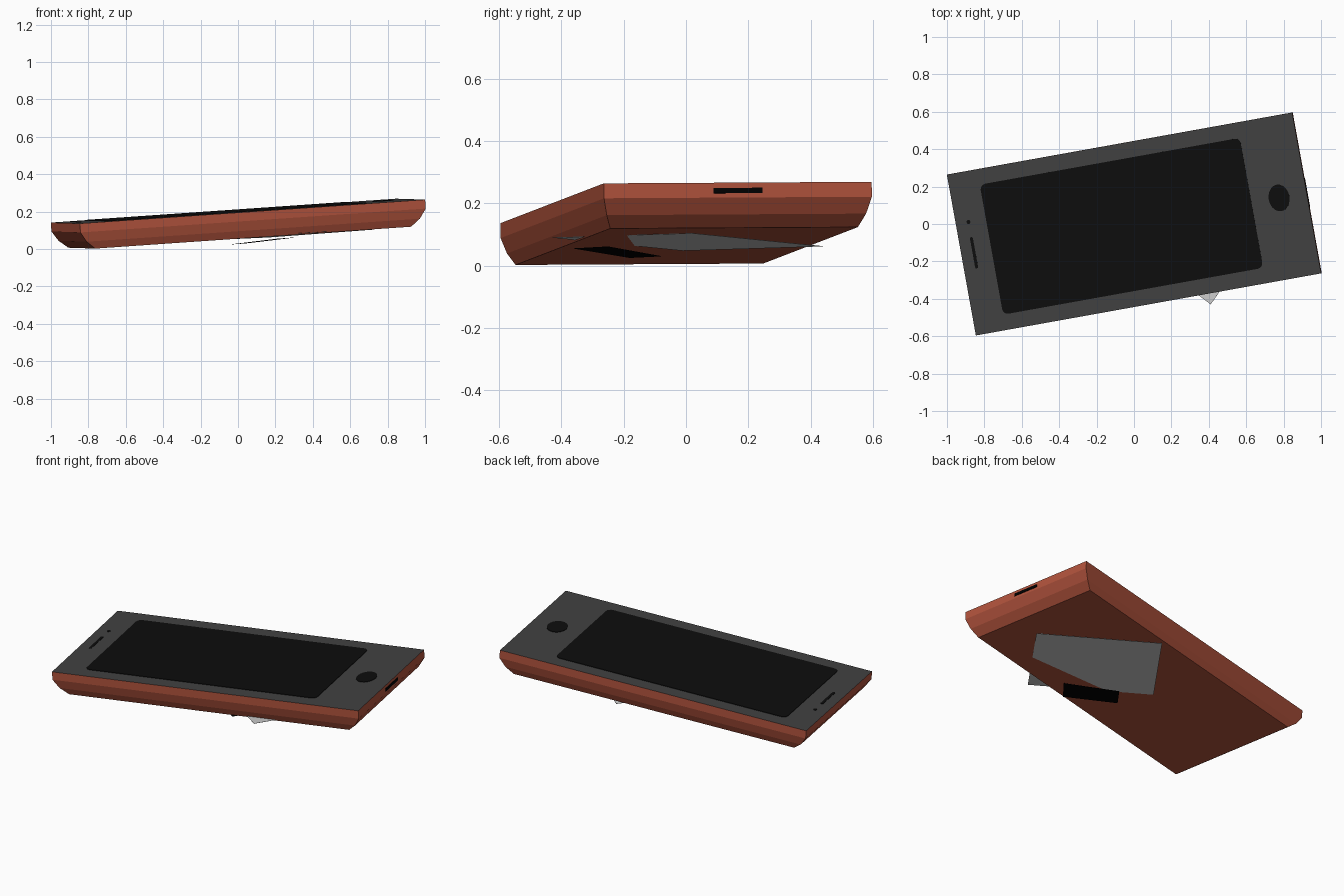
import bpy, bmesh, math
from mathutils import Vector, Matrix

if "Cube" in bpy.data.objects:
    bpy.data.objects.remove(bpy.data.objects["Cube"])


def material(name, rgb):
    m = bpy.data.materials.new(name)
    m.diffuse_color = (*rgb, 1)
    m.use_nodes = True
    m.node_tree.nodes["Principled BSDF"].inputs["Base Color"].default_value = m.diffuse_color
    return m


ORANGE = material("burnt_orange", (0.43, 0.085, 0.045))
PANEL = material("dark_grey", (0.053, 0.053, 0.053))
GLASS = material("near_black", (0.004, 0.004, 0.004))
BLACK = material("black", (0.0, 0.0, 0.0))
CARD = material("light_grey", (0.6, 0.6, 0.6))

# Tilted frame of the device: local x runs along its length, local z out of its face
u = Vector((1.835, 0.33, 0.127)).normalized()
v = Vector((-0.155, 0.86, 0.005))
v = (v - u * v.dot(u)).normalized()
n = u.cross(v)
FRAME = Matrix.Translation((0, 0, 0.203)) @ Matrix((u, v, n)).transposed().to_4x4()
HALF_L, HALF_W = 0.94, 0.437


def finish(name, bm, mats, matrix=FRAME):
    me = bpy.data.meshes.new(name)
    bm.to_mesh(me)
    bm.free()
    for m in mats:
        me.materials.append(m)
    ob = bpy.data.objects.new(name, me)
    ob.matrix_world = matrix
    bpy.context.collection.objects.link(ob)
    return ob


def plate(name, outline, mat, thick=0.003, matrix=FRAME):
    """Thin extruded plate from a closed outline of 3D points."""
    bm = bmesh.new()
    f = bm.faces.new([bm.verts.new(p) for p in outline])
    f.normal_update()
    shift = f.normal * thick
    ext = bmesh.ops.extrude_face_region(bm, geom=[f])["geom"]
    bmesh.ops.translate(bm, vec=shift, verts=[e for e in ext if isinstance(e, bmesh.types.BMVert)])
    bmesh.ops.recalc_face_normals(bm, faces=bm.faces)
    return finish(name, bm, [mat], matrix)


def rounded(cx, cy, hx, hy, r, steps=5):
    """Rounded rectangle outline on the face plane."""
    pts = []
    for q, (sx, sy) in enumerate(((1, 1), (-1, 1), (-1, -1), (1, -1))):
        for i in range(steps):
            a = math.pi / 2 * (q + i / (steps - 1))
            pts.append((cx + sx * (hx - r) + r * math.cos(a),
                        cy + sy * (hy - r) + r * math.sin(a), 0))
    return pts


def ellipse(cx, cy, rx, ry, sides):
    return [(cx + rx * math.cos(2 * math.pi * i / sides),
             cy + ry * math.sin(2 * math.pi * i / sides), 0) for i in range(sides)]


# Body: stacked rectangles tapering to the back (depth, end inset, side inset)
bm = bmesh.new()
rings = []
for d, ix, iy in ((0, 0, 0), (0.048, 0, 0), (0.1, 0.033, 0.014), (0.14, 0.08, 0.033)):
    x, y = HALF_L - ix, HALF_W - iy
    rings.append([bm.verts.new((sx * x, sy * y, -d))
                  for sx, sy in ((-1, -1), (1, -1), (1, 1), (-1, 1))])
for a, b in zip(rings, rings[1:]):
    for i in range(4):
        bm.faces.new((a[i], b[i], b[(i + 1) % 4], a[(i + 1) % 4]))
bm.faces.new(rings[0])
bm.faces.new(rings[-1][::-1])
bmesh.ops.recalc_face_normals(bm, faces=bm.faces)
for f in bm.faces:
    f.material_index = 1 if f.normal.z > 0.9 else 0
finish("body", bm, [ORANGE, PANEL])

# Face details
plate("screen", rounded(-0.068, 0, 0.708, 0.353, 0.03), GLASS)
plate("round_button", ellipse(0.79, 0, 0.056, 0.072, 20), GLASS)
plate("speaker_slot", rounded(-0.871, 0, 0.008, 0.085, 0.007, 3), GLASS, 0.002)
plate("camera_dot", ellipse(-0.871, 0.167, 0.01, 0.012, 10), GLASS, 0.002)

# Port on the end
plate("end_port", [(HALF_L, y, z) for y, z in
                   ((-0.08, -0.034), (0.08, -0.034), (0.08, -0.017), (-0.08, -0.017))], BLACK)

# Loose card and dark strip under the back
plate("back_card", [(0.41, -0.43, 0.09), (0.725, 0.02, 0.104),
                    (0.165, 0.44, 0.062), (-0.15, -0.01, 0.048)], CARD, 0.001, Matrix())
plate("back_strip", [(0.214, -0.36, 0.055), (0.3, -0.25, 0.061),
                     (0.04, -0.08, 0.03), (-0.032, -0.18, 0.025)], BLACK, 0.001, Matrix())
